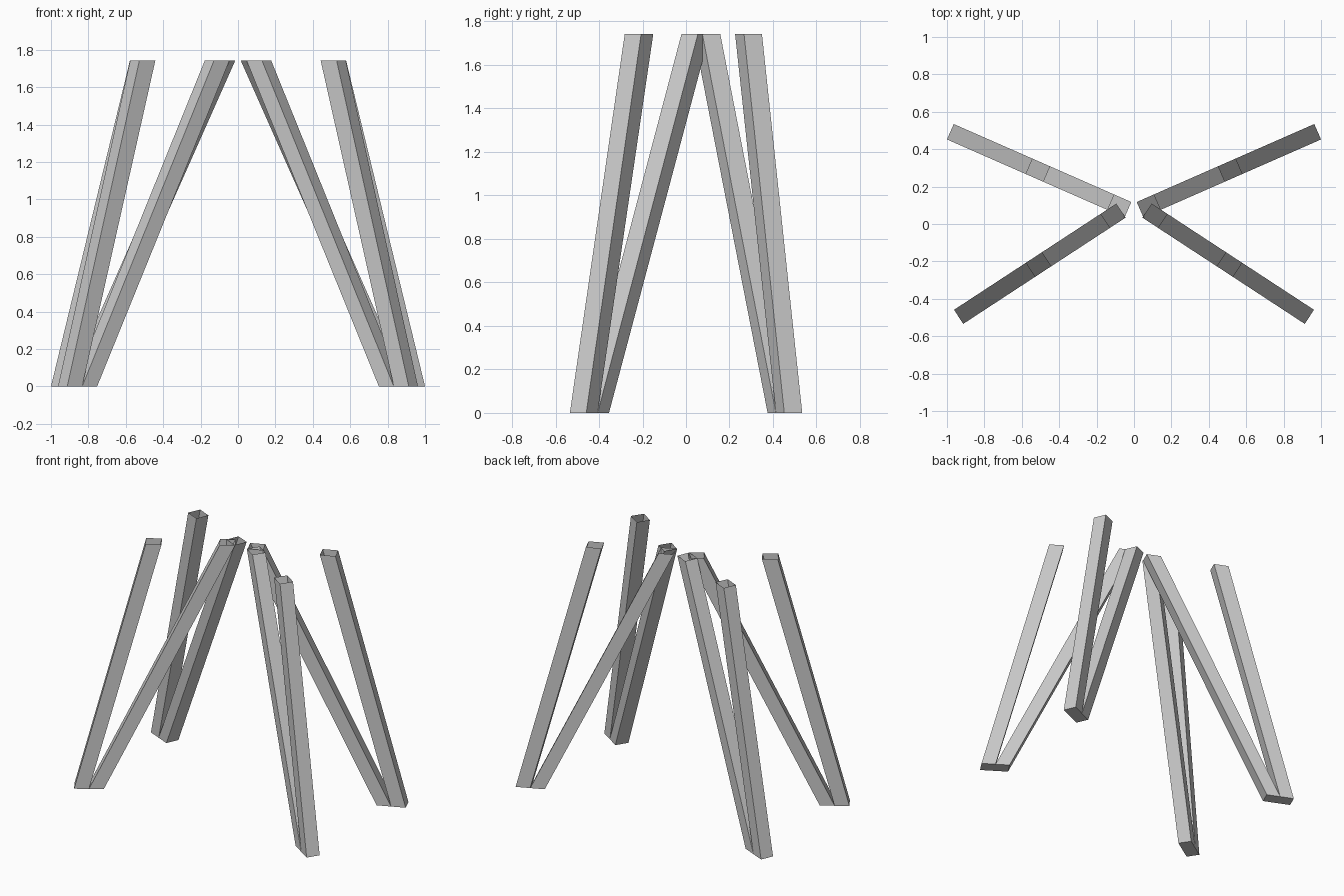
import bpy, bmesh
from math import radians, cos, sin
from mathutils import Vector

if "Cube" in bpy.data.objects:
    bpy.data.objects.remove(bpy.data.objects["Cube"])

HEIGHT = 1.743
WIDTH = 0.09

# Each bar: (bottom start, bottom end, top start, top end) along the leg plane,
# measured inwards (negative) from the outer foot edge
BARS = {
    "inner_bar": (-0.191, -0.0955, -1.037, -0.938),
    "outer_bar": (-0.0955, 0.0, -0.563, -0.461),
}


def make_bar(name, foot, angle, bar, side):
    """Slanted square tube, closed at the foot and open at the top."""
    along = Vector((cos(angle), sin(angle), 0))
    across = Vector((-sin(angle), cos(angle), 0)) * WIDTH
    b0, b1, t0, t1 = bar
    bm = bmesh.new()

    def ring(a, b, z):
        base = Vector((foot[0], foot[1], z))
        points = [base + along * a, base + along * b,
                  base + along * b + across, base + along * a + across]
        return [bm.verts.new((p.x * side, p.y, p.z)) for p in points]

    low, high = ring(b0, b1, 0), ring(t0, t1, HEIGHT)
    bm.faces.new(low[::-1])
    for i in range(4):
        j = (i + 1) % 4
        bm.faces.new((low[i], low[j], high[j], high[i]))
    if side < 0:
        bmesh.ops.reverse_faces(bm, faces=bm.faces[:])
    mesh = bpy.data.meshes.new(name)
    bm.to_mesh(mesh)
    bm.free()
    bpy.context.collection.objects.link(bpy.data.objects.new(name, mesh))


# Four V-shaped legs, mirrored left and right
LEGS = {
    "front": ((0.913, -0.534), radians(-33.2)),
    "back": ((1.0, 0.452), radians(23.7)),
}
for end, (foot, angle) in LEGS.items():
    for side, label in ((1, "right"), (-1, "left")):
        for bar_name, bar in BARS.items():
            make_bar(f"{end}_{label}_leg_{bar_name}", foot, angle, bar, side)
